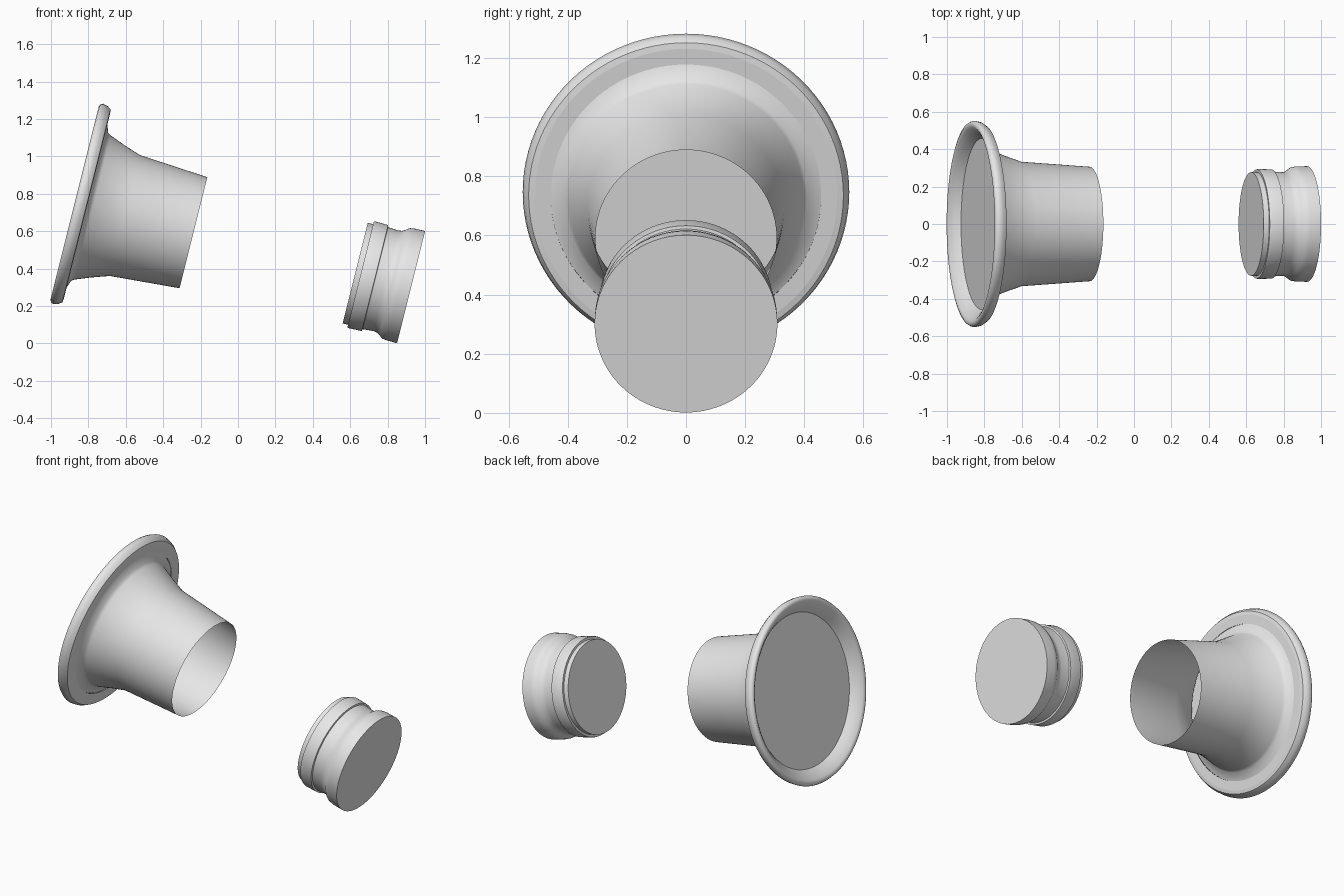
import bpy, bmesh, math
from mathutils import Matrix, Vector

cube = bpy.data.objects.get("Cube")
if cube:
    bpy.data.objects.remove(cube)

SIDES = 96
TILT = math.atan(0.25)
ORIGIN = Vector((-0.238, 0, 0.592))   # centre of the open end of the funnel

grey = bpy.data.materials.new("light_grey")
grey.use_nodes = True
grey.diffuse_color = (0.8, 0.8, 0.8, 1)
grey.node_tree.nodes["Principled BSDF"].inputs["Base Color"].default_value = (0.8, 0.8, 0.8, 1)


def ring(bm, s, r):
    """Circle of vertices at distance s along the axis (local x)."""
    return [bm.verts.new((s, r * math.cos(a), r * math.sin(a)))
            for a in (2 * math.pi * i / SIDES for i in range(SIDES))]


def lathe(name, bands, discs):
    """Revolve (s, r) bands, each smooth in itself with crisp edges between;
    discs are (s, r, facing) flat ends."""
    bm = bmesh.new()
    for band in bands:
        rings = [ring(bm, s, r) for s, r in band]
        for a, b in zip(rings, rings[1:]):
            for i in range(SIDES):
                j = (i + 1) % SIDES
                bm.faces.new((a[i], a[j], b[j], b[i])).smooth = True
    for s, r, facing in discs:
        verts = ring(bm, s, r)
        bm.faces.new(verts if facing > 0 else verts[::-1])
    mesh = bpy.data.meshes.new(name)
    bm.to_mesh(mesh)
    bm.free()
    mesh.materials.append(grey)
    obj = bpy.data.objects.new(name, mesh)
    obj.matrix_world = Matrix.Translation(ORIGIN) @ Matrix.Rotation(TILT, 4, 'Y')
    bpy.context.collection.objects.link(obj)
    return obj


# Flared funnel with an open narrow end, raised rim and recessed back disc
lathe("flared_funnel", [
    [(-0.59, 0.457), (-0.572, 0.408), (-0.555, 0.397), (-0.47, 0.364),
     (-0.378, 0.333), (0, 0.306)],                                  # body
    [(-0.587, 0.511), (-0.587, 0.457)],                             # flange front
    [(-0.59, 0.532), (-0.587, 0.511)],                              # lip
    [(-0.594, 0.457), (-0.625, 0.485), (-0.648, 0.515), (-0.655, 0.53),
     (-0.65, 0.544), (-0.636, 0.552), (-0.61, 0.546), (-0.59, 0.532)],  # rim
], [(-0.594, 0.457, -1)])

# Solid plug with stepped collar and waist
lathe("plug", [
    [(0.891, 0.277), (0.921, 0.277)],                               # spigot
    [(0.921, 0.277), (0.921, 0.291)],                               # step
    [(0.921, 0.291), (0.93, 0.294), (1.0, 0.292)],                  # collar
    [(1.0, 0.292), (1.002, 0.281)],                                 # step
    [(1.002, 0.281), (1.06, 0.277), (1.08, 0.28), (1.098, 0.291),
     (1.115, 0.304), (1.14, 0.308), (1.199, 0.309)],                # waist and head
], [(0.891, 0.277, -1), (1.199, 0.309, 1)])
